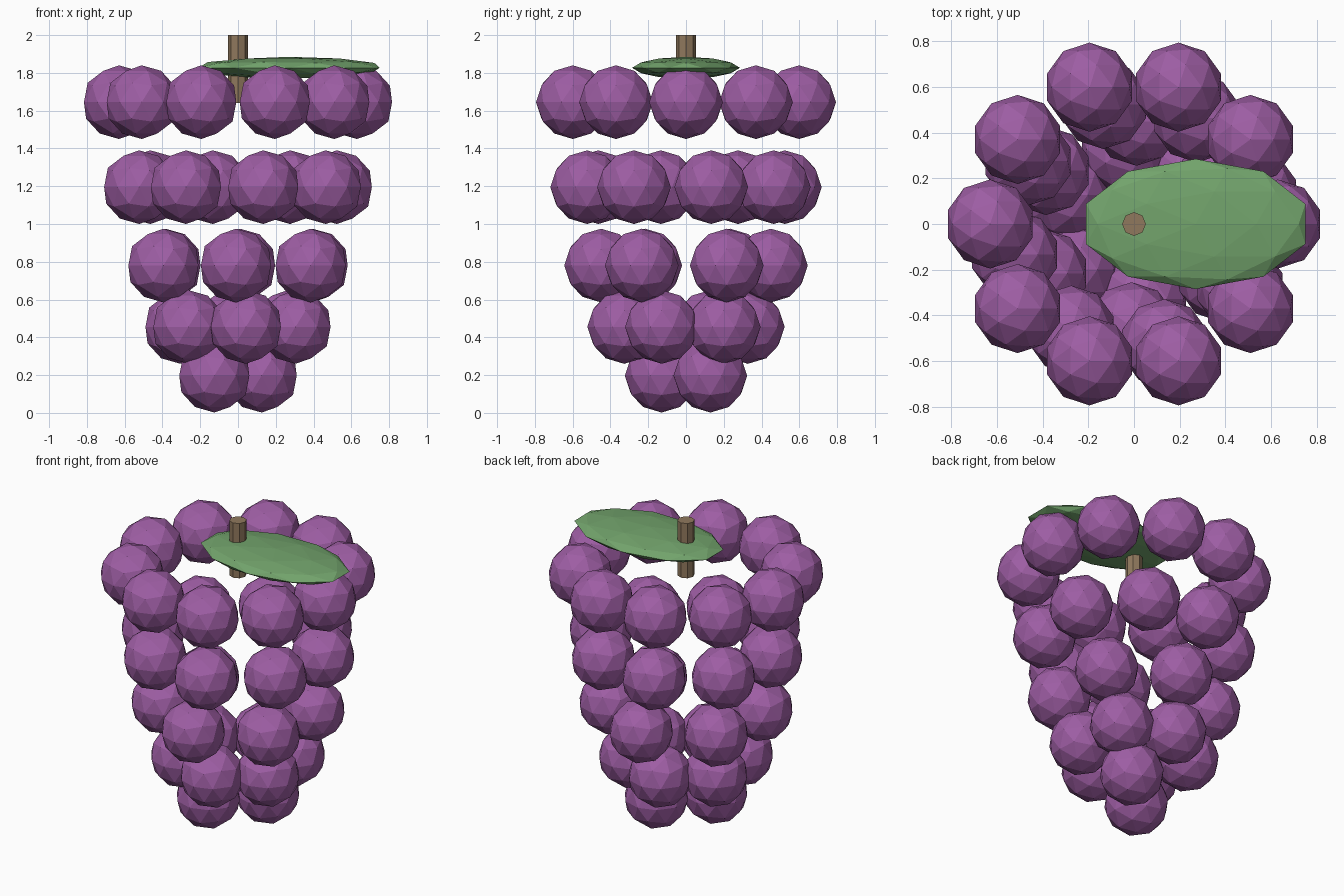
import bpy
from math import cos, sin, tau

cube = bpy.data.objects.get("Cube")
if cube:
    bpy.data.objects.remove(cube, do_unlink=True)


def make_material(name, rgb):
    mat = bpy.data.materials.new(name)
    mat.use_nodes = True
    color = (*rgb, 1.0)
    mat.diffuse_color = color
    mat.node_tree.nodes["Principled BSDF"].inputs["Base Color"].default_value = color
    return mat


purple = make_material("grape purple", (0.34, 0.11, 0.37))
green = make_material("leaf green", (0.17, 0.37, 0.15))
brown = make_material("stem brown", (0.28, 0.19, 0.11))


def finish(name, mat):
    obj = bpy.context.object
    obj.name = name
    obj.data.materials.append(mat)
    return obj


# Grapes: stacked rings (count, ring radius, height, starting angle)
GRAPE_RADIUS = 0.195
rings = [
    (10, 0.63, 1.645, 0.0),
    (8, 0.54, 1.195, 0.25),
    (6, 0.45, 0.78, 0.5),
    (6, 0.33, 0.455, 0.65),
    (2, 0.18, 0.197, 0.8),
]
for row, (count, ring_radius, z, start) in enumerate(rings, 1):
    for i in range(count):
        a = start + tau * i / count
        bpy.ops.mesh.primitive_ico_sphere_add(
            subdivisions=2, radius=GRAPE_RADIUS,
            location=(ring_radius * cos(a), ring_radius * sin(a), z))
        finish(f"grape_row{row}_{i + 1}", purple)

# Leaf: flattened faceted ellipsoid reaching out to the left
bpy.ops.mesh.primitive_ico_sphere_add(subdivisions=2, radius=1, location=(0.27, 0, 1.827))
finish("leaf", green).scale = (0.505, 0.285, 0.058)

# Stem: short eight-sided post
bpy.ops.mesh.primitive_cylinder_add(vertices=8, radius=0.052, depth=0.36, location=(0, 0, 1.82))
finish("stem", brown)
